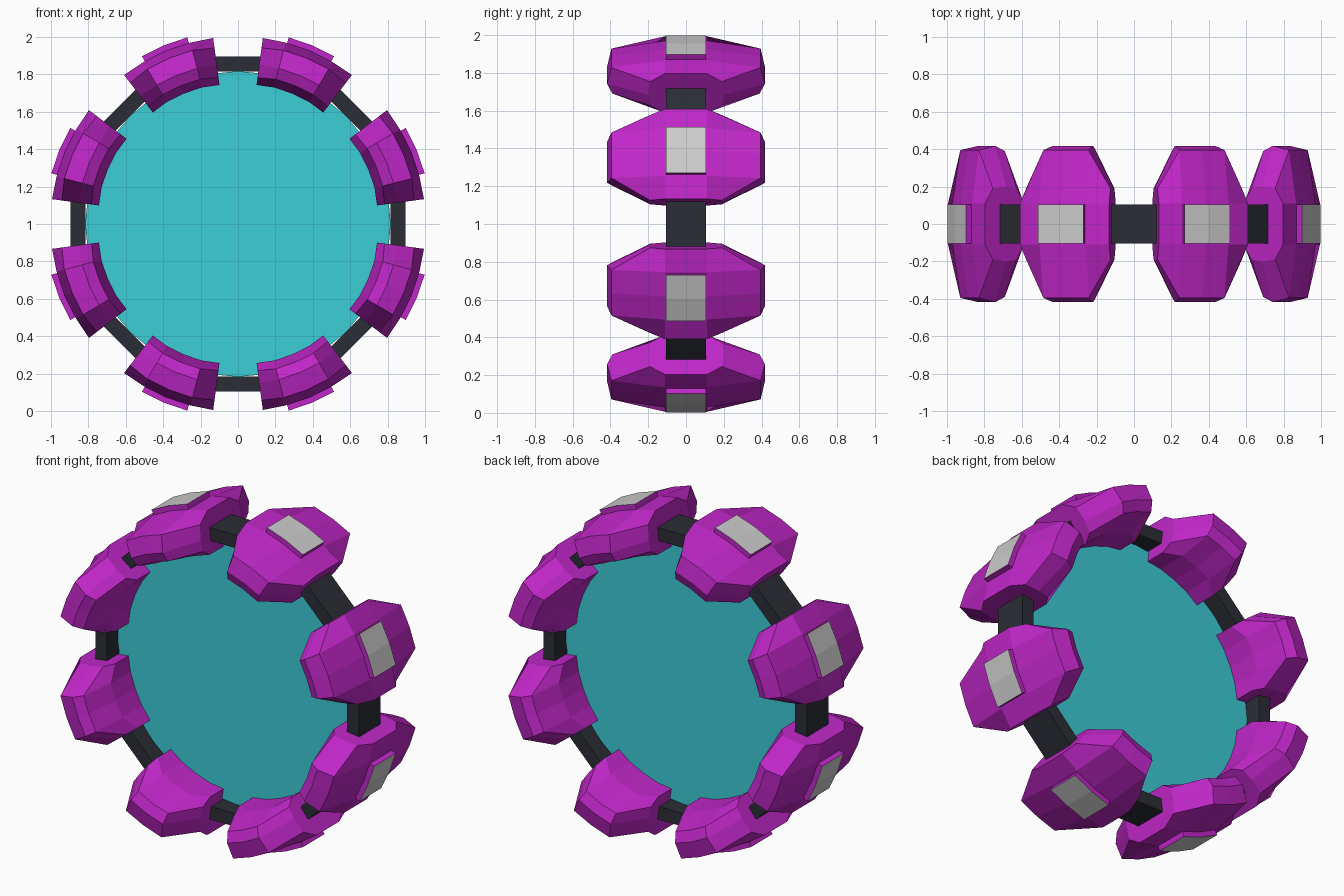
import bpy, bmesh
from math import sin, cos, radians, pi

if "Cube" in bpy.data.objects:
    bpy.data.objects.remove(bpy.data.objects["Cube"])


def material(name, rgb):
    m = bpy.data.materials.new(name)
    m.diffuse_color = (*rgb, 1)
    m.use_nodes = True
    m.node_tree.nodes["Principled BSDF"].inputs["Base Color"].default_value = m.diffuse_color
    return m


MAGENTA = material("magenta", (0.53, 0.02, 0.58))
DARK = material("dark", (0.024, 0.027, 0.037))
TEAL = material("teal", (0.045, 0.61, 0.67))
GREY = material("grey", (0.55, 0.55, 0.55))


def polar(r, deg, y):
    a = radians(deg)
    return (r * cos(a), y, 1 + r * sin(a))


def full(half):
    """Mirror a half section of (radius, y) across y = 0."""
    return half + [(r, -y) for r, y in reversed(half)]


def loft(name, stations, mats, closed=False):
    """Skin (angle, section) stations placed around the ring centre."""
    bm = bmesh.new()
    rings = [[bm.verts.new(polar(r, a, y)) for r, y in sec] for a, sec in stations]
    n = len(rings[0])
    pairs = list(zip(rings, rings[1:]))
    if closed:
        pairs.append((rings[-1], rings[0]))
    else:
        bm.faces.new(rings[0])
        bm.faces.new(rings[-1])
    for a, b in pairs:
        for i in range(n):
            j = (i + 1) % n
            bm.faces.new((a[i], a[j], b[j], b[i]))
    bmesh.ops.recalc_face_normals(bm, faces=bm.faces[:])
    return finish(name, bm, mats)


def finish(name, bm, mats):
    me = bpy.data.meshes.new(name)
    bm.to_mesh(me)
    bm.free()
    for m in mats:
        me.materials.append(m)
    ob = bpy.data.objects.new(name, me)
    bpy.context.collection.objects.link(ob)
    return ob


# Armour pods: narrow ends, wide middle
end = full([(0.75, 0.13), (0.79, 0.19), (0.86, 0.20), (0.95, 0.19), (1.003, 0.11)])
mid = full([(0.755, 0.19), (0.80, 0.39), (0.86, 0.418), (0.96, 0.395), (1.003, 0.11)])
plate = full([(0.97, 0.105), (1.034, 0.105)])
for k in range(8):
    c = 22.5 + 45 * k
    loft(f"pod_{k + 1}", [(c - 14.9, end), (c - 7.8, mid), (c, mid),
                          (c + 7.8, mid), (c + 14.9, end)], [MAGENTA])
    # Outer plate, grey on its outward face only
    ob = loft(f"plate_{k + 1}", [(c - 7.3, plate), (c, plate), (c + 7.3, plate)],
              [MAGENTA, GREY])
    for f in ob.data.polygons:
        if all((ob.data.vertices[v].co.x ** 2 + (ob.data.vertices[v].co.z - 1) ** 2) > 1.02
               for v in f.vertices):
            f.material_index = 1

# Octagonal frame with its corners hidden in the pods
k = 1 / cos(pi / 8)
frame = full([(0.815 * k, 0.105), (0.895 * k, 0.105)])
loft("frame", [(22.5 + 45 * i, frame) for i in range(8)], [DARK], closed=True)

# Thin portal disc
bm = bmesh.new()
bm.faces.new([bm.verts.new(polar(0.817, i * 360 / 32, 0)) for i in range(32)])
finish("portal_disc", bm, [TEAL])
